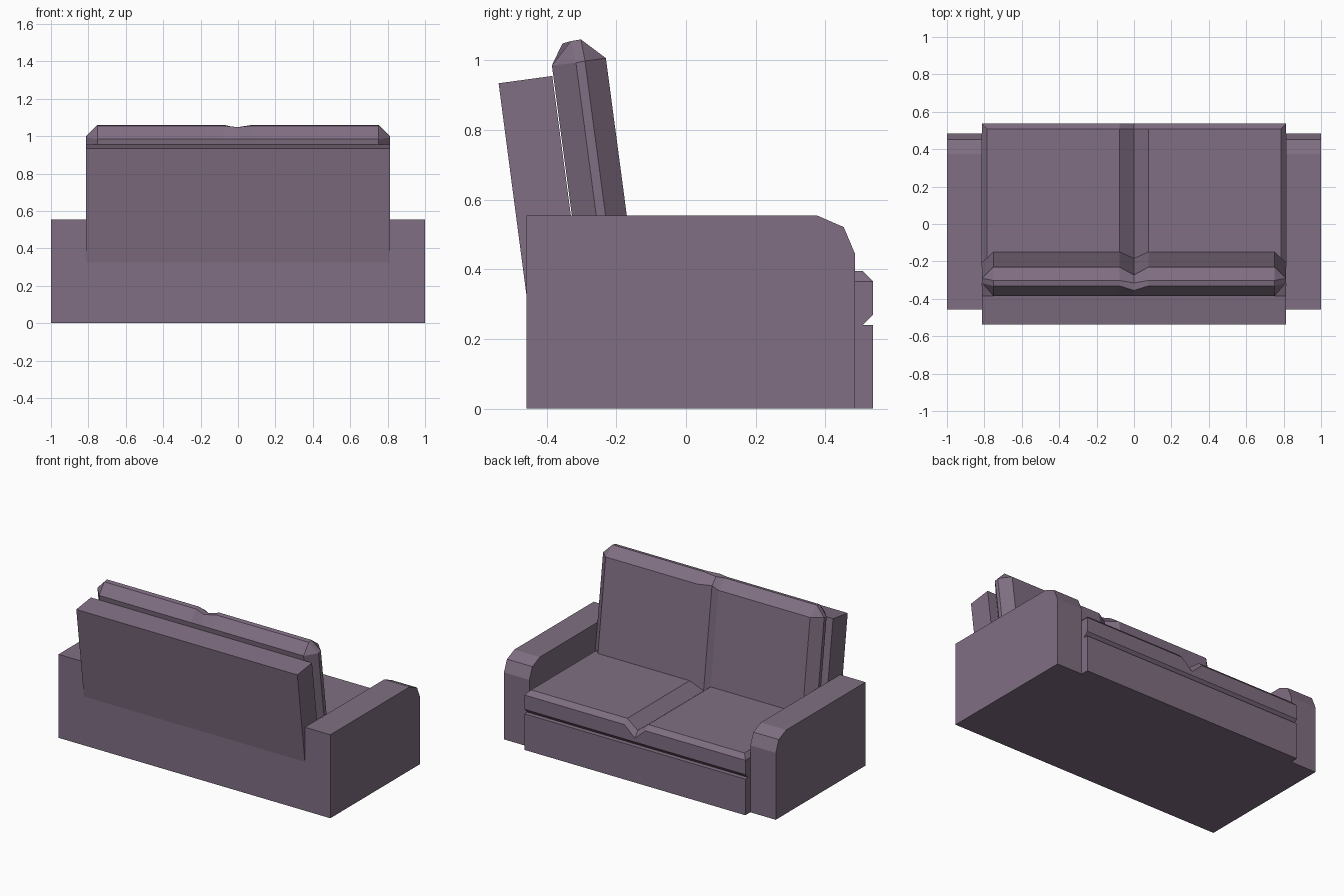
import bpy, bmesh

if "Cube" in bpy.data.objects:
    bpy.data.objects.remove(bpy.data.objects["Cube"])

fabric = bpy.data.materials.new("mauve_fabric")
fabric.diffuse_color = (0.214, 0.156, 0.223, 1)
fabric.use_nodes = True
fabric.node_tree.nodes["Principled BSDF"].inputs["Base Color"].default_value = fabric.diffuse_color
TILT = 0.133  # backward lean of the back per unit of height


def loft(name, sections):
    """Skin a list of (x, [(y, z), ...]) rings along x and cap both ends."""
    bm = bmesh.new()
    rings = [[bm.verts.new((x, y, z)) for y, z in ring] for x, ring in sections]
    n = len(rings[0])
    for a, b in zip(rings, rings[1:]):
        for i in range(n):
            j = (i + 1) % n
            bm.faces.new((a[i], a[j], b[j], b[i]))
    bm.faces.new(rings[0])
    bm.faces.new(rings[-1])
    bmesh.ops.remove_doubles(bm, verts=bm.verts, dist=0.0005)
    bmesh.ops.recalc_face_normals(bm, faces=bm.faces)
    mesh = bpy.data.meshes.new(name)
    bm.to_mesh(mesh)
    bm.free()
    mesh.materials.append(fabric)
    obj = bpy.data.objects.new(name, mesh)
    bpy.context.collection.objects.link(obj)
    return obj


def mirrored(half):
    """Turn sections for x >= 0 (starting at 0) into a full symmetric set."""
    return [(-x, r) for x, r in reversed(half[1:])] + half


# Arms with rounded front top
arm = [(-0.458, 0), (-0.458, 0.555), (0.375, 0.555),
       (0.453, 0.521), (0.485, 0.445), (0.485, 0)]
for side, name in ((-1, "left_arm"), (1, "right_arm")):
    loft(name, [(side * 0.813, arm), (side * 1.0, arm)])

# Base under the seat, raised at the rear
base = [(-0.458, 0), (-0.458, 0.325), (-0.25, 0.325),
        (-0.25, 0.24), (0.537, 0.24), (0.537, 0)]
loft("base", [(-0.813, base), (0.813, base)])

# Leaning back panel
back = [(-0.458, 0.325), (-0.538, 0.934), (-0.384, 0.955), (-0.30, 0.325)]
loft("back_panel", [(-0.813, back), (0.813, back)])


# Seat cushion with chamfered edges and a central groove
def seat(top, edge):
    return [(-0.30, 0.24), (-0.30, top), (0.507, top),
            (0.537, edge), (0.537, 0.27), (0.507, 0.24)]


seat_end = [(-0.30, 0.24), (-0.30, 0.365), (0.537, 0.365),
            (0.537, 0.365), (0.537, 0.27), (0.507, 0.24)]
loft("seat_cushion", mirrored([(0, seat(0.335, 0.295)), (0.077, seat(0.395, 0.365)),
                               (0.785, seat(0.395, 0.365)), (0.813, seat_end)]))


# Back cushion: leaning, chamfered, with a central groove
def cushion(rear, top_rear, top_front, front):
    def foot(p):
        return (p[0] + TILT * (p[1] - 0.28), 0.28)
    return [foot(rear), rear, top_rear, top_front, front, foot(front)]


full = cushion((-0.385, 0.985), (-0.331, 1.055), (-0.302, 1.06), (-0.23, 1.006))
groove = cushion((-0.385, 0.985), (-0.355, 1.048), (-0.315, 1.044), (-0.273, 1.0))
end = cushion((-0.316, 0.993), (-0.316, 0.993), (-0.29, 0.998), (-0.29, 0.998))
loft("back_cushion", mirrored([(0, groove), (0.077, full), (0.752, full), (0.813, end)]))
